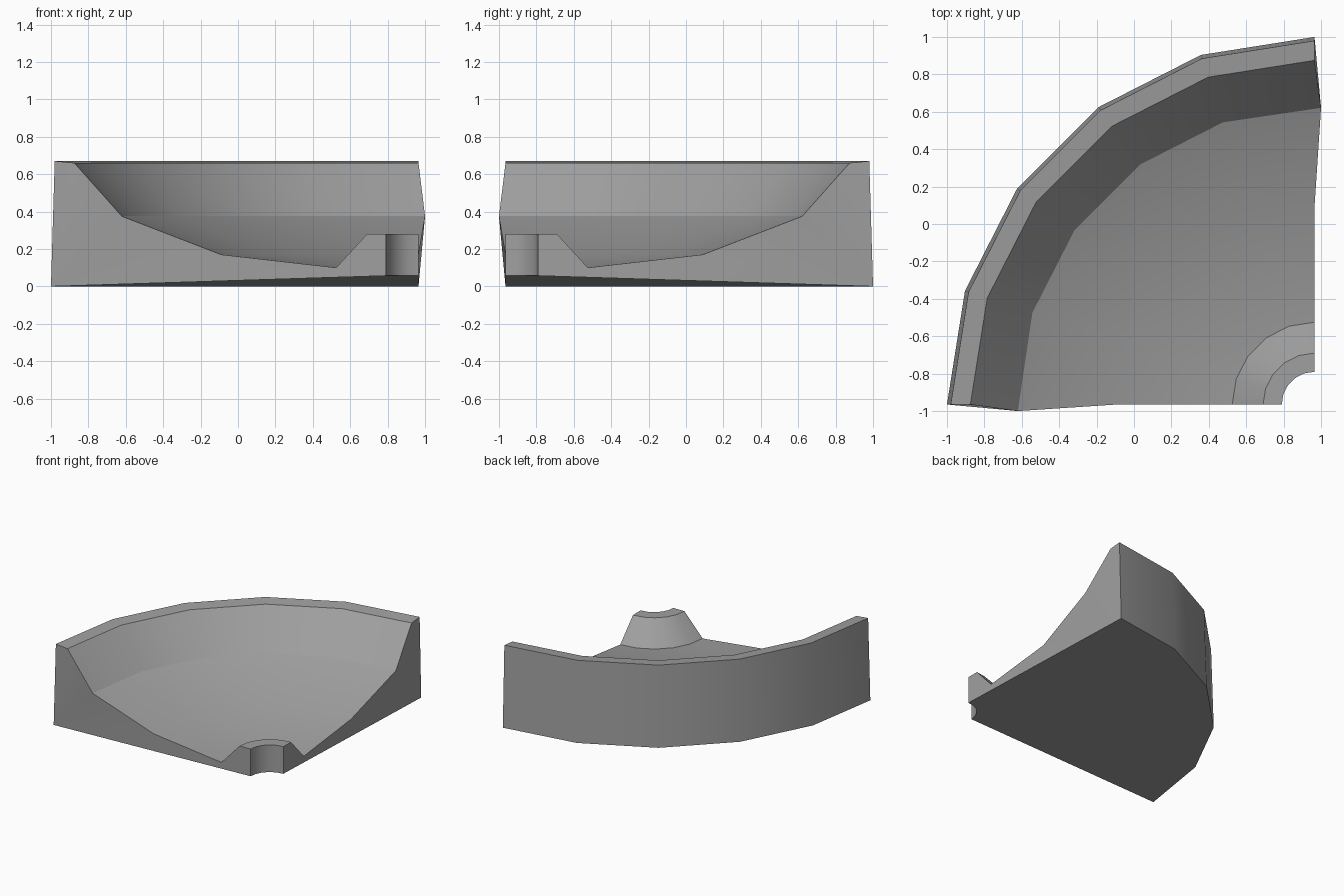
import bpy
import bmesh
from math import cos, sin, radians

cube = bpy.data.objects.get("Cube")
if cube:
    bpy.data.objects.remove(cube, do_unlink=True)

# Plain grey material
grey = bpy.data.materials.new("plain_grey")
grey.use_nodes = True
colour = (0.35, 0.35, 0.35, 1)
grey.diffuse_color = colour
grey.node_tree.nodes["Principled BSDF"].inputs["Base Color"].default_value = colour

# Closed profile (radius, height): outer wall, rim, bowl, hub, bore
profile = [(1.965, 0), (1.945, 0.67), (1.84, 0.66), (1.586, 0.375),
           (1.055, 0.17), (0.44, 0.1), (0.275, 0.28), (0.175, 0.28),
           (0.175, 0.057)]
BULGE = 3        # profile point that swells past the cut ends
STEPS = 5
AXIS = 0.965     # revolve axis sits at (AXIS, -AXIS)

bm = bmesh.new()
rings = []
for i in range(STEPS + 1):
    a = radians(90 * i / STEPS)
    ring = [bm.verts.new((AXIS - r * cos(a), -AXIS + r * sin(a), z))
            for r, z in profile]
    rings.append(ring)
rings[0][BULGE].co.y -= 0.035
rings[-1][BULGE].co.x += 0.035

# Revolved quarter skin, underside included
n = len(profile)
for a, b in zip(rings, rings[1:]):
    for j in range(n):
        k = (j + 1) % n
        bm.faces.new((a[j], a[k], b[k], b[j]))

# Cut ends, fanned around the outer foot and the hub
for ring in (rings[0], rings[-1]):
    for part in ((0, 1, 2), (0, 2, 3), (0, 3, 4), (0, 4, 5), (0, 5, 8), (5, 6, 7, 8)):
        bm.faces.new([ring[p] for p in part])
bmesh.ops.recalc_face_normals(bm, faces=bm.faces[:])

mesh = bpy.data.meshes.new("quarter_bowl")
bm.to_mesh(mesh)
bm.free()
mesh.materials.append(grey)
bowl = bpy.data.objects.new("quarter_bowl", mesh)
bpy.context.collection.objects.link(bowl)

bpy.ops.object.select_all(action="DESELECT")
bowl.select_set(True)
bpy.context.view_layer.objects.active = bowl
bpy.ops.object.shade_smooth_by_angle(angle=radians(25))
